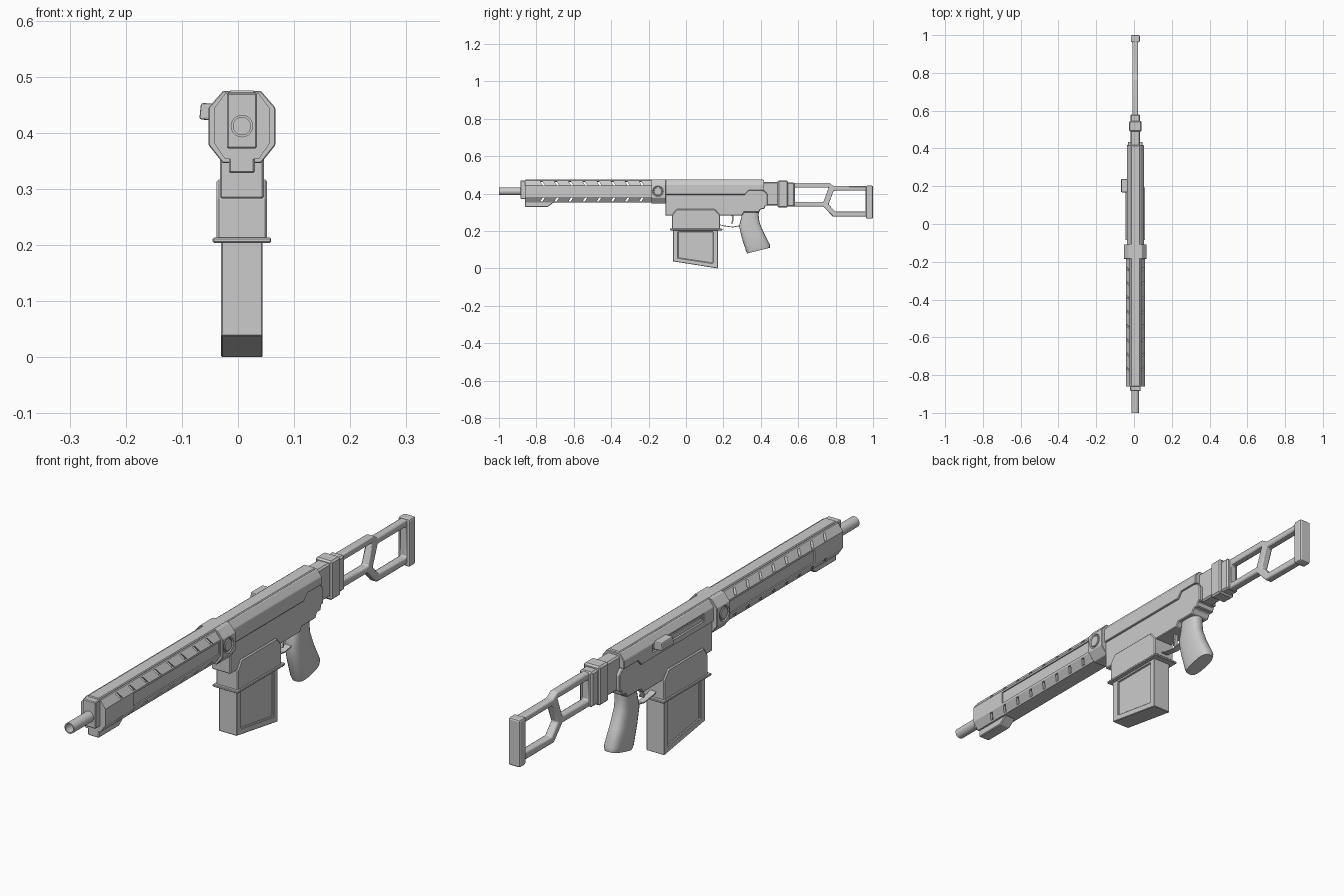
import bpy, bmesh, math
from mathutils import Vector

if "Cube" in bpy.data.objects:
    bpy.data.objects.remove(bpy.data.objects["Cube"])

CX = 0.007      # centre plane of the gun (side handle offsets the bounds)
AZ = 0.412      # bore height


def solid(name, prisms, bevel=0.0, seg=1):
    """Object from prisms: (profile, axis, a, b). Axis x: profile (y,z); axis y: profile (x,z)."""
    bm = bmesh.new()
    for pts, axis, a, b in prisms:
        def co(p, t):
            return (CX + t, p[0], p[1]) if axis == 'x' else (CX + p[0], t, p[1])
        lo = [bm.verts.new(co(p, a)) for p in pts]
        hi = [bm.verts.new(co(p, b)) for p in pts]
        bm.faces.new(lo)
        bm.faces.new(hi[::-1])
        for i in range(len(pts)):
            j = (i + 1) % len(pts)
            bm.faces.new((lo[i], hi[i], hi[j], lo[j]))
    return finish(name, bm, bevel, seg)


def finish(name, bm, bevel=0.0, seg=1):
    bmesh.ops.recalc_face_normals(bm, faces=bm.faces)
    me = bpy.data.meshes.new(name)
    bm.to_mesh(me)
    bm.free()
    ob = bpy.data.objects.new(name, me)
    bpy.context.collection.objects.link(ob)
    if bevel:
        add_bevel(ob, bevel, seg)
    return ob


def add_bevel(ob, width, seg=1):
    m = ob.modifiers.new("bevel", 'BEVEL')
    m.width, m.segments, m.limit_method = width, seg, 'ANGLE'
    m.angle_limit = math.radians(30)


def cut(ob, prisms):
    cutter = solid("cutter", prisms)
    cutter.hide_render = True
    m = ob.modifiers.new("cut", 'BOOLEAN')
    m.operation, m.solver, m.object = 'DIFFERENCE', 'EXACT', cutter
    bpy.context.view_layer.objects.active = ob
    bpy.ops.object.modifier_apply(modifier=m.name)
    bpy.data.objects.remove(cutter, do_unlink=True)


def smooth(ob, angle=35):
    bpy.ops.object.select_all(action='DESELECT')
    ob.select_set(True)
    bpy.context.view_layer.objects.active = ob
    bpy.ops.object.shade_smooth_by_angle(angle=math.radians(angle))


def rect(a0, a1, b0, b1):
    return [(a0, b0), (a1, b0), (a1, b1), (a0, b1)]


def octo(hw, top, z0, z1, s0, s1):
    return [(hw, s0), (hw, s1), (top, z1), (-top, z1), (-hw, s1), (-hw, s0), (-top, z0), (top, z0)]


def circle(c, z, r, n=24):
    return [(c + r * math.cos(2 * math.pi * i / n), z + r * math.sin(2 * math.pi * i / n)) for i in range(n)]


# barrel with open bore
barrel = solid("barrel", [(circle(0, AZ, 0.02), 'y', -1.0, -0.1)])
cut(barrel, [(circle(0, AZ, 0.0155), 'y', -1.05, -0.85)])
smooth(barrel)
solid("front_plate", [(rect(-0.027, 0.027, 0.372, 0.471), 'y', -0.885, -0.855)], 0.003)

# handguard: hollow octagon with slanted slots and recessed sides
guard = solid("handguard", [(octo(0.05, 0.03, 0.353, 0.470, 0.382, 0.443), 'y', -0.86, -0.15)])
cut(guard, [(octo(0.040, 0.026, 0.361, 0.463, 0.386, 0.439), 'y', -0.845, -0.12)])
slots = []
for i in range(8):
    y = -0.775 + 0.0755 * i
    up = [(y - 0.004, 0.465), (y + 0.008, 0.465), (y + 0.021, 0.444), (y + 0.009, 0.444)]
    down = [(p[0], 0.8235 - p[1]) for p in up]
    slots += [(up, 'x', -0.08, 0.08), (down, 'x', -0.08, 0.08)]
cut(guard, slots)
side = rect(-0.695, -0.19, 0.39, 0.436)
cut(guard, [(side, 'x', 0.045, 0.08), (side, 'x', -0.08, -0.045)])
solid("handguard_front_foot", [([(-0.86, 0.328), (-0.74, 0.328), (-0.70, 0.358), (-0.86, 0.358)],
                                'x', -0.023, 0.023)], 0.003)
solid("top_ridge", [(rect(-0.024, 0.024, 0.462, 0.475), 'y', -0.86, 0.415)], 0.003)

# collar with pivot pin
collar = solid("collar", [(octo(0.0595, 0.034, 0.346, 0.4745, 0.378, 0.445), 'y', -0.185, -0.108)])
cut(collar, [(circle(-0.15, AZ, 0.027), 'x', 0.056, 0.08), (circle(-0.15, AZ, 0.027), 'x', -0.08, -0.056)])
add_bevel(collar, 0.003)
smooth(solid("pivot_pin", [(circle(-0.15, AZ, 0.022), 'x', -0.06, 0.06)], 0.002))

# receiver
upper = solid("upper_receiver", [(octo(0.045, 0.027, 0.390, 0.4715, 0.395, 0.447), 'y', -0.11, 0.418)])
cut(upper, [([(0.305, 0.37), (0.315, 0.395), (0.335, 0.417), (0.45, 0.417), (0.45, 0.37)], 'x', -0.1, 0.1)])
cut(upper, [(rect(-0.05, 0.25, 0.416, 0.443), 'x', -0.08, -0.037)])
add_bevel(upper, 0.002)
solid("charging_slot_rail", [(rect(-0.04, 0.24, 0.424, 0.434), 'x', -0.041, -0.03)])
solid("charging_handle", [([(-0.073, 0.453), (-0.04, 0.452), (-0.04, 0.421), (-0.076, 0.424)],
                           'y', 0.168, 0.238)], 0.004, 2)
solid("lower_receiver", [([(-0.11, 0.283), (0.30, 0.283), (0.31, 0.30), (0.39, 0.30), (0.40, 0.318),
                           (0.42, 0.318), (0.425, 0.337), (0.435, 0.337), (0.435, 0.398),
                           (0.42, 0.415), (0.36, 0.43), (-0.11, 0.43)], 'x', -0.039, 0.039)], 0.003)

# magazine well, lip and magazine
solid("magazine_well", [([(-0.075, 0.205), (0.182, 0.205), (0.182, 0.285), (0.155, 0.317),
                          (-0.052, 0.317), (-0.075, 0.285)], 'x', -0.045, 0.045)], 0.004)
solid("magazine_well_lip", [(rect(-0.086, 0.194, 0.204, 0.213), 'x', -0.052, 0.052)], 0.002)
mag = solid("magazine", [([(-0.07, 0.038), (0.17, 0.0), (0.17, 0.21), (-0.07, 0.21)], 'x', -0.037, 0.037)])
panel = [(-0.042, 0.056), (0.146, 0.027), (0.146, 0.197), (-0.042, 0.197)]
cut(mag, [(panel, 'x', 0.031, 0.08), (panel, 'x', -0.08, -0.031)])
add_bevel(mag, 0.002)

# trigger and thin guard
outer = [(0.18, 0.232), (0.20, 0.226), (0.25, 0.219), (0.285, 0.226), (0.30, 0.236)]
solid("trigger_guard", [(outer + [(y, z + 0.004) for y, z in reversed(outer)], 'x', -0.012, 0.012)])
solid("trigger", [([(0.243, 0.29), (0.253, 0.29), (0.255, 0.262), (0.247, 0.236), (0.242, 0.238),
                    (0.247, 0.262)], 'x', -0.007, 0.007)])

# pistol grip: rounded rings lofted from front edge to back edge
rings = [((0.302, 0.325), (0.392, 0.325), 0.027), ((0.296, 0.275), (0.388, 0.285), 0.027),
         ((0.284, 0.225), (0.393, 0.245), 0.029), ((0.298, 0.165), (0.416, 0.190), 0.031),
         ((0.320, 0.095), (0.449, 0.127), 0.033), ((0.327, 0.080), (0.448, 0.110), 0.029)]
bm = bmesh.new()
loops = []
for f, b, hw in rings:
    f, b = Vector(f), Vector(b)
    loop = []
    for k in range(20):
        t = 2 * math.pi * k / 20
        c, s = math.cos(t), math.sin(t)
        p = (f + b) / 2 + (b - f) / 2 * math.copysign(abs(c) ** 0.7, c)
        loop.append(bm.verts.new((CX + hw * math.copysign(abs(s) ** 0.7, s), p.x, p.y)))
    loops.append(loop)
for l0, l1 in zip(loops, loops[1:]):
    for k in range(20):
        bm.faces.new((l0[k], l0[(k + 1) % 20], l1[(k + 1) % 20], l1[k]))
bm.faces.new(loops[0])
bm.faces.new(loops[-1])
smooth(finish("pistol_grip", bm), 50)

# stock mount blocks
for name, hw, y0, y1, z0, z1 in [("stock_neck", 0.026, 0.41, 0.50, 0.337, 0.462),
                                 ("stock_hinge_block", 0.034, 0.49, 0.545, 0.325, 0.470),
                                 ("stock_socket", 0.026, 0.54, 0.58, 0.330, 0.460)]:
    solid(name, [(rect(y0, y1, z0, z1), 'x', -hw, hw)], 0.006)

# skeleton stock frame with two openings
frame = solid("stock_frame", [([(0.57, 0.331), (0.735, 0.331), (0.785, 0.277), (0.97, 0.277), (0.97, 0.440),
                                (0.79, 0.440), (0.765, 0.457), (0.57, 0.457)], 'x', -0.015, 0.015)])
cut(frame, [([(0.582, 0.356), (0.735, 0.356), (0.763, 0.432), (0.582, 0.432)], 'x', -0.1, 0.1),
            ([(0.798, 0.303), (0.96, 0.303), (0.96, 0.416), (0.79, 0.416), (0.762, 0.343)], 'x', -0.1, 0.1)])
add_bevel(frame, 0.007, 2)
smooth(frame, 40)
solid("butt_plate", [(rect(0.962, 1.0, 0.266, 0.443), 'x', -0.024, 0.024)], 0.007, 2)
